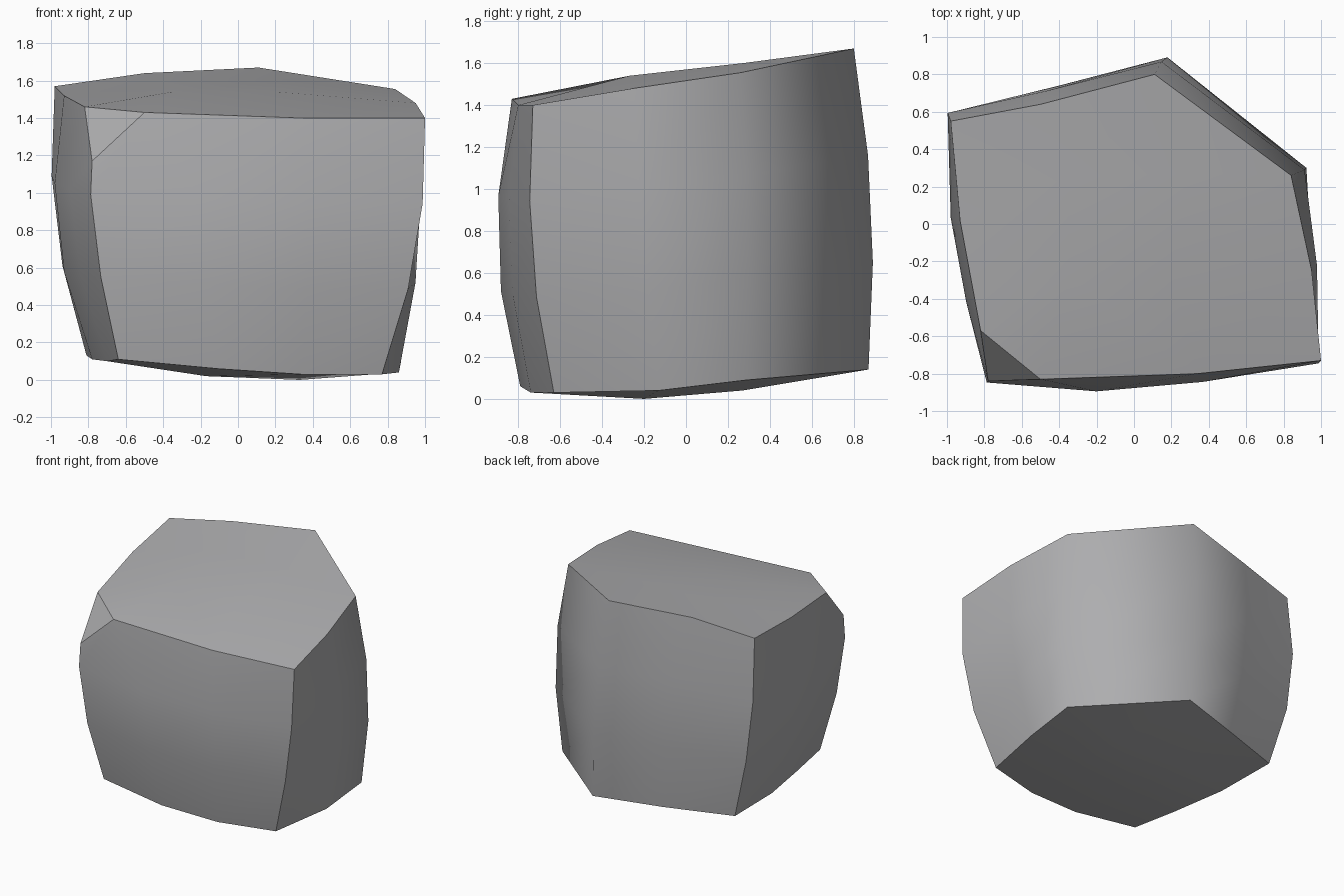
import bpy, bmesh
from mathutils import Vector

if "Cube" in bpy.data.objects:
    bpy.data.objects.remove(bpy.data.objects["Cube"])

# Columns round the boulder: top point, bottom point, outward bulge between them
columns = {
    "A":  ((-.98, .55, 1.57), (-.81, .55, .13), .085),   # back left corner
    "A2": ((-.50, .64, 1.64), (-.30, .72, .13), .055),
    "B":  ((.11, .80, 1.67), (.20, .87, .14), .045),     # back point
    "C":  ((.84, .26, 1.555), (.87, .29, .09), .065),
    "C2": ((.95, -.25, 1.48), (.86, -.13, .04), .06),
    "D":  ((1.0, -.73, 1.40), (.77, -.63, .03), .08),    # front right corner
    "F1": ((.34, -.80, 1.40), (.34, -.74, .03), .07),
    "F2": ((-.22, -.83, 1.42), (-.11, -.79, .06), .08),
    "E":  ((-.80, -.83, 1.43), (-.64, -.75, .11), .06),  # front left corner
    "L2": ((-.86, -.37, 1.48), (-.70, -.38, .10), .10),
    "L1": ((-.93, .02, 1.52), (-.78, .05, .11), .10),
}
# Top points moved by the chipped front left corner
chip = {"F2": (-.50, -.83, 1.43), "E": (-.78, -.84, 1.17), "L2": (-.82, -.57, 1.46)}
# Inner points of the top and bottom
inner_top = {"P": (-.35, -.27, 1.54), "Q": (.20, -.27, 1.54),
             "R": (.28, .27, 1.60), "S": (-.35, .25, 1.59)}
inner_bottom = {"P": (-.17, -.2, .02), "Q": (.33, -.2, 0),
                "R": (.35, .27, .04), "S": (-.2, .27, .05)}

bm = bmesh.new()
patch = bm.faces.layers.int.new("patch")


def add_face(verts, number):
    face = bm.faces.new(verts)
    face.smooth = True
    face[patch] = number


# Four rings of points, bulging in the middle
rings = [{} for _ in range(4)]
for name, (top, bottom, bulge) in columns.items():
    top, bottom = Vector(top), Vector(bottom)
    for i in range(4):
        p = top.lerp(bottom, i / 3)
        if i in (1, 2):
            p += Vector((p.x, p.y, 0)).normalized() * bulge
        elif i == 0 and name in chip:
            p = Vector(chip[name])
        rings[i][name] = bm.verts.new(p)

# Sides: rounded right and back, front, left
names = list(columns)
for k, a in enumerate(names):
    b = names[(k + 1) % len(names)]
    number = 2 if k < 5 else 3 if k < 8 else 4
    for i in range(3):
        add_face((rings[i][a], rings[i][b], rings[i + 1][b], rings[i + 1][a]), number)

# Top and bottom caps
layout = ["A A2 S L1", "A2 B R S", "B C R", "C C2 Q R", "C2 D F1 Q",
          "F1 F2 P Q", "L2 L1 S P", "P Q R S"]
for ring, inner, number, corner in ((rings[0], inner_top, 0, "F2 L2 P"),
                                    (rings[3], inner_bottom, 1, "F2 E L2 P")):
    points = dict(ring)
    points.update({n: bm.verts.new(p) for n, p in inner.items()})
    for text in layout + [corner]:
        add_face([points[n] for n in text.split()], number)

# Chipped corner
add_face([rings[0][n] for n in ("F2", "E", "L2")], 5)

# Hard edges only where the main sides meet
bmesh.ops.recalc_face_normals(bm, faces=bm.faces)
for edge in bm.edges:
    edge.smooth = len({f[patch] for f in edge.link_faces}) == 1

mesh = bpy.data.meshes.new("boulder")
bm.to_mesh(mesh)
bm.free()
boulder = bpy.data.objects.new("boulder", mesh)
bpy.context.collection.objects.link(boulder)

stone = bpy.data.materials.new("stone grey")
stone.diffuse_color = (.42, .42, .43, 1)
stone.use_nodes = True
stone.node_tree.nodes["Principled BSDF"].inputs["Base Color"].default_value = stone.diffuse_color
mesh.materials.append(stone)
